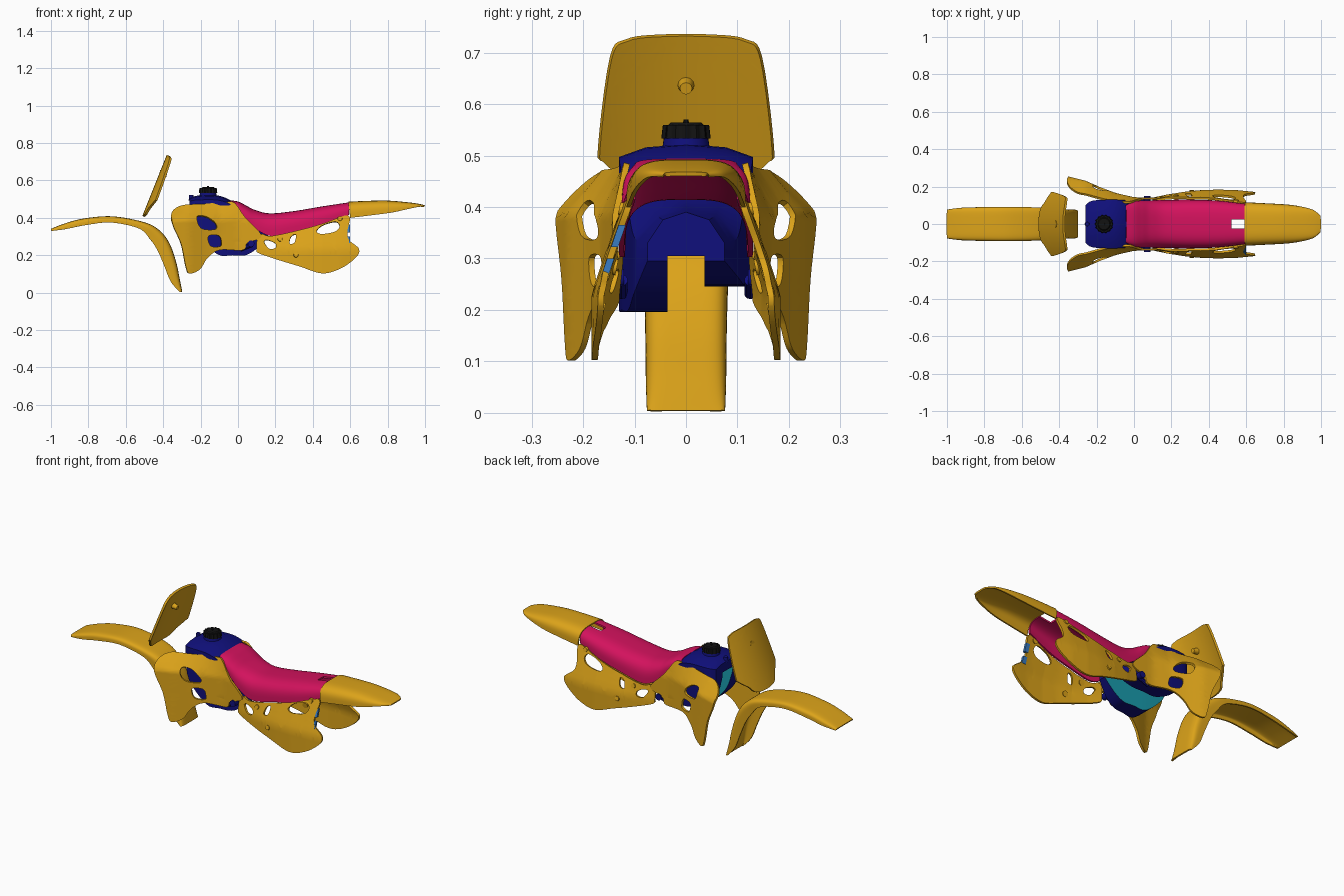
import bpy, bmesh, math
from mathutils import Vector

if "Cube" in bpy.data.objects:
    bpy.data.objects.remove(bpy.data.objects["Cube"])

def mat(name, rgb):
    m = bpy.data.materials.new(name)
    m.diffuse_color = (*rgb, 1)
    m.use_nodes = True
    m.node_tree.nodes["Principled BSDF"].inputs["Base Color"].default_value = m.diffuse_color
    return m

YELLOW = mat("yellow_plastic", (0.72, 0.37, 0.01))
PINK = mat("pink_vinyl", (0.65, 0.006, 0.11))
NAVY = mat("navy_plastic", (0.005, 0.005, 0.2))
TEAL = mat("teal_lining", (0.01, 0.33, 0.42))
BLUE = mat("light_blue", (0.04, 0.2, 0.55))
BLACK = mat("black_rubber", (0.006, 0.006, 0.006))

def smooth_path(pts, n=6, closed=False):
    """Catmull-Rom through tuples of any size."""
    k, out = len(pts), []
    get = (lambda i: pts[i % k]) if closed else (lambda i: pts[min(max(i, 0), k - 1)])
    for i in range(k if closed else k - 1):
        a, b, c, d = (get(i + j) for j in (-1, 0, 1, 2))
        for s in range(n):
            t = s / n
            out.append(tuple(0.5 * (2*q + (r-p)*t + (2*p-5*q+4*r-w)*t*t + (3*q-p-3*r+w)*t**3)
                             for p, q, r, w in zip(a, b, c, d)))
    return out if closed else out + [pts[-1]]

def interp(table, x):
    if x <= table[0][0]:
        return table[0][1]
    for (a, p), (b, q) in zip(table, table[1:]):
        if x <= b:
            return p + (q - p) * (x - a) / (b - a)
    return table[-1][1]

def finish(name, bm, mats, thick=0, mirror=False, cutter=None, angle=35):
    """Make the object, apply its modifiers and shade it smooth by angle."""
    bmesh.ops.recalc_face_normals(bm, faces=bm.faces[:])
    me = bpy.data.meshes.new(name)
    bm.to_mesh(me)
    bm.free()
    ob = bpy.data.objects.new(name, me)
    bpy.context.collection.objects.link(ob)
    for m in mats:
        me.materials.append(m)
    if thick:
        mod = ob.modifiers.new("thickness", 'SOLIDIFY')
        mod.thickness, mod.offset = thick, 0
    if mirror:
        mod = ob.modifiers.new("mirror", 'MIRROR')
        mod.use_axis = (False, True, False)
        mod.use_mirror_merge = False
    if cutter:
        mod = ob.modifiers.new("cut", 'BOOLEAN')
        mod.object, mod.operation, mod.solver = cutter, 'DIFFERENCE', 'EXACT'
    dg = bpy.context.evaluated_depsgraph_get()
    new = bpy.data.meshes.new_from_object(ob.evaluated_get(dg))
    ob.modifiers.clear()
    ob.data = new
    for p in new.polygons:
        p.use_smooth = True
    new.set_sharp_from_angle(angle=math.radians(angle))
    return ob

def skin(bm, rows, closed=False):
    vs = [[bm.verts.new(p) for p in r] for r in rows]
    k = len(rows[0])
    for a, b in zip(vs, vs[1:]):
        for j in range(k if closed else k - 1):
            f = bm.faces.new((a[j], a[(j+1) % k], b[(j+1) % k], b[j]))
            f.material_index = 1 if closed and j in (7, 8, 9) else 0
    return vs

def channel(name, stations, e, material, thick=0.008, cutter=None, n=32):
    """Arched shell. Station: crest x, z, lip x, z, half width."""
    rows = []
    for px, pz, qx, qz, w in smooth_path(stations):
        row = []
        for i in range(n + 1):
            c, s = math.cos(math.pi*i/n), max(math.sin(math.pi*i/n), 0)
            h = s ** e
            row.append((qx + (px-qx)*h, math.copysign(abs(c)**e, c)*w, qz + (pz-qz)*h))
        rows.append(row)
    bm = bmesh.new()
    skin(bm, rows)
    return finish(name, bm, [material], thick, cutter=cutter)

def panel(name, outline, holes, place, material, thick=0.012, mirror=True):
    """Flat outline with holes, diced into a grid and bent by place(u, v)."""
    bm = bmesh.new()
    edges = []
    for loop in [outline] + holes:
        vs = [bm.verts.new((u, v, 0)) for u, v in smooth_path(loop, 5, True)]
        edges += [bm.edges.new((vs[i-1], vs[i])) for i in range(len(vs))]
    bmesh.ops.triangle_fill(bm, use_beauty=True, edges=edges, normal=(0, 0, 1))
    for axis in (0, 1):
        c = [v.co[axis] for v in bm.verts]
        p = min(c) + 0.0207
        while p < max(c) - 0.003:
            co, no = Vector((0, 0, 0)), Vector((0, 0, 0))
            co[axis], no[axis] = p, 1
            bmesh.ops.bisect_plane(bm, geom=bm.verts[:] + bm.edges[:] + bm.faces[:],
                                   dist=1e-5, plane_co=co, plane_no=no)
            p += 0.025
    for v in bm.verts:
        v.co = place(v.co.x, v.co.y)
    return finish(name, bm, [material], thick, mirror)

def rod(name, centre, axis, r1, r2, depth, material, seg=20, mirror=False, lobes=0):
    bm = bmesh.new()
    bmesh.ops.create_cone(bm, cap_ends=True, segments=seg, radius1=r1, radius2=r2, depth=depth)
    if lobes:
        for v in bm.verts:
            f = 1 + 0.05 * math.cos(lobes * math.atan2(v.co.y, v.co.x))
            v.co.x *= f
            v.co.y *= f
    rot = Vector(axis).to_track_quat('Z', 'Y').to_matrix()
    for v in bm.verts:
        v.co = rot @ v.co + Vector(centre)
    return finish(name, bm, [material], 0, mirror)

# Front fender
channel("front_fender", [
    (-1.0, .337, -.995, .33, .074), (-.92, .368, -.92, .34, .083), (-.82, .393, -.82, .36, .086),
    (-.67, .404, -.68, .375, .087), (-.5, .372, -.53, .343, .085), (-.42, .328, -.47, .285, .08),
    (-.37, .262, -.43, .225, .077), (-.335, .165, -.395, .145, .075),
    (-.315, .07, -.36, .06, .074), (-.302, .004, -.312, .004, .072)], 0.38, YELLOW)

# Rear fender
channel("rear_fender", [
    (.59, .482, .60, .40, .112), (.70, .487, .70, .412, .107), (.80, .488, .82, .428, .10),
    (.90, .48, .90, .445, .088), (.96, .472, .96, .458, .07), (.998, .464, .99, .461, .042)],
    0.55, YELLOW)

# Seat with the slot at its tail
bm = bmesh.new()
bmesh.ops.create_cube(bm, size=1)
for v in bm.verts:
    v.co = Vector((.57 + v.co.x * .1, v.co.y * .05, .48 + v.co.z * .16))
slot = finish("slot_cutter", bm, [])
slot.hide_render = True
channel("seat", [
    (-.042, .489, -.045, .478, .095), (0, .482, 0, .437, .115), (.04, .462, .035, .40, .12),
    (.09, .437, .10, .338, .122), (.17, .419, .18, .303, .124), (.30, .431, .30, .326, .125),
    (.45, .456, .45, .364, .12), (.594, .478, .592, .415, .103)], 0.6, PINK, 0.01, slot)
bpy.data.objects.remove(slot)

# Radiator shrouds
SH = [(-.36, .25), (-.26, .225), (-.18, .19), (-.10, .16), (0, .137), (.13, .137)]
def shroud_at(x, z):
    lean = 0.9 * max(0, z - .385) * min(1, max(.25, (.1 - x) / .4))
    return Vector((x, interp(SH, x) - lean, z))
panel("radiator_shroud", [
    (-.355, .425), (-.30, .463), (-.18, .472), (-.055, .484), (-.015, .475), (.04, .40),
    (.12, .318), (.112, .288), (.05, .265), (.025, .227), (-.10, .228), (-.165, .185),
    (-.205, .125), (-.26, .102), (-.28, .14), (-.305, .26), (-.348, .36)],
    [[(-.22, .405), (-.165, .402), (-.118, .365), (-.125, .338), (-.2, .345)],
     [(-.16, .302), (-.105, .305), (-.09, .275), (-.095, .248), (-.148, .25)]],
    shroud_at, YELLOW)

# Rear side panels
SP = [(.1, .135), (.18, .152), (.27, .166), (.36, .175), (.45, .178), (.55, .175), (.65, .165)]
def side_at(x, z):
    return Vector((x, interp(SP, x) - .34 * max(0, z - .23) * min(1, x / .3), z))
panel("side_panel", [
    (.10, .235), (.105, .295), (.128, .313), (.18, .302), (.33, .333), (.46, .37), (.57, .41),
    (.598, .395), (.585, .33), (.592, .28), (.645, .235), (.632, .19), (.55, .13), (.45, .103),
    (.33, .14), (.20, .18), (.11, .212)],
    [[(.42, .325), (.45, .358), (.52, .378), (.543, .355), (.52, .325), (.45, .312)],
     [(.14, .272), (.16, .28), (.20, .262), (.20, .238), (.165, .236)],
     [(.275, .262), (.285, .30), (.31, .308), (.302, .265)]],
    side_at, YELLOW)
for i, (x, z) in enumerate([(.31, .20), (.545, .395), (.225, .285)]):
    p = side_at(x, z)
    rod(f"panel_bolt_{i+1}", p, (0, 1, .2), .016, .012, .022, YELLOW, mirror=True)

# Light blue tabs on the trailing edge of one side panel
for i, (lo, hi) in enumerate([(.265, .30), (.322, .365)]):
    bm = bmesh.new()
    rows = []
    for z in (lo, hi):
        y = -side_at(.59, z).y
        rows.append([(.575, y + .008, z), (.598, y + .008, z), (.598, y - .006, z), (.575, y - .006, z)])
    vs = skin(bm, rows, True)
    bm.faces.new(vs[0])
    bm.faces.new(vs[1])
    finish(f"edge_tab_{i+1}", bm, [BLUE])

# Number plate, bowed across its width
def plate_at(y, z):
    return Vector((-.505 + (z - .41) * .4 + 1.2 * y * y, y, z))
half = [(.07, .412), (.115, .45), (.16, .487), (.169, .515), (.146, .69), (.115, .724), (.05, .733)]
panel("number_plate", half + [(-y, z) for y, z in reversed(half)], [], plate_at, YELLOW,
      mirror=False)
rod("plate_peg", (-.40, 0, .635), (1, 0, -.25), .018, .012, .04, YELLOW, 12)

# Fuel tank: saddle sections straddling a lined tunnel
# Section: x, top, shoulder z, half width, low -y, low +y, tunnel top, tunnel half width
bm = bmesh.new()
rows = []
for x, t, e, w, lo, hi, tt, h in smooth_path([
        (-.26, .502, .488, .10, .42, .42, .45, .045), (-.22, .518, .495, .125, .31, .31, .43, .04),
        (-.11, .52, .495, .13, .205, .25, .40, .036), (-.03, .488, .465, .125, .20, .25, .36, .036),
        (.04, .435, .395, .112, .20, .25, .33, .036), (.10, .405, .34, .10, .235, .265, .315, .036),
        (.16, .39, .33, .075, .295, .295, .305, .036)], 4):
    rows.append([(x, -w, lo), (x, -w, e), (x, -w*.6, t - (t-e)*.25), (x, 0, t),
                 (x, w*.6, t - (t-e)*.25), (x, w, e), (x, w, hi),
                 (x, h, hi), (x, h, tt), (x, -h, tt), (x, -h, lo)])
vs = skin(bm, rows, True)
bm.faces.new(vs[0])
bm.faces.new(vs[-1])
finish("fuel_tank", bm, [NAVY, TEAL])
rod("tank_front_bolt", (-.25, 0, .507), (0, 0, 1), .014, .011, .03, NAVY, 12)
rod("filler_neck", (-.16, 0, .522), (0, 0, 1), .047, .043, .025, NAVY, 32)
rod("tank_mount", (.07, .135, .262), (0, 1, 0), .018, .018, .03, NAVY, 14, True)
rod("tank_mount_arm", (.045, .125, .245), (1, 0, .4), .012, .012, .07, NAVY, 10, True)

# Filler cap
rod("filler_cap", (-.16, 0, .546), (0, 0, 1), .047, .044, .026, BLACK, 72, lobes=14)
rod("filler_cap_top", (-.16, 0, .561), (0, 0, 1), .036, .03, .006, BLACK, 32)
rod("cap_vent", (-.16, 0, .565), (0, 0, 1), .006, .005, .01, BLACK, 10)
